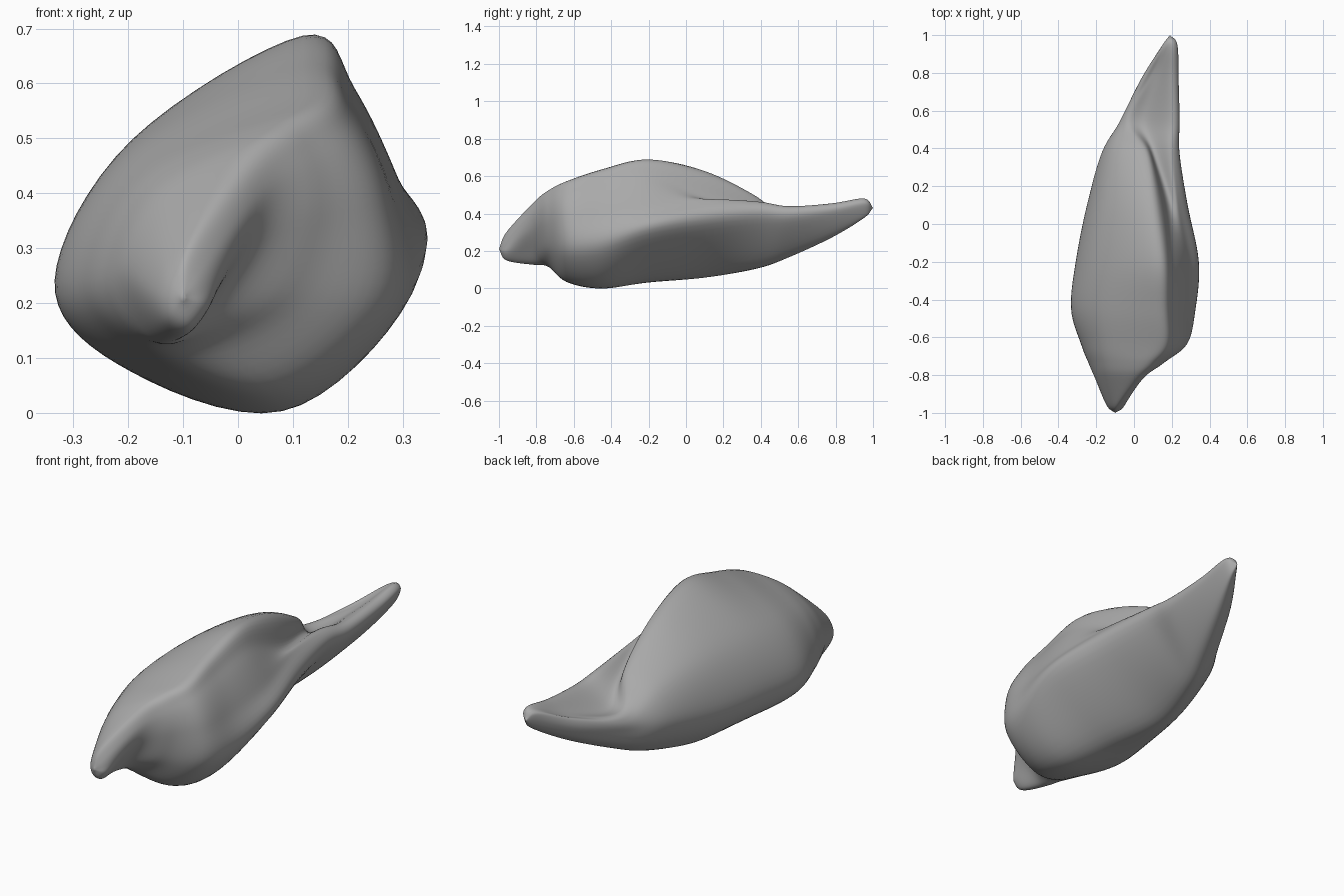
import bpy
import bmesh
from mathutils import Vector

STEPS_ALONG = 8    # rings between neighbouring stations
STEPS_AROUND = 8   # points between neighbouring rails

cube = bpy.data.objects.get("Cube")
if cube:
    bpy.data.objects.remove(cube, do_unlink=True)


def make_material(name, colour):
    material = bpy.data.materials.new(name)
    material.use_nodes = True
    material.diffuse_color = colour
    material.node_tree.nodes["Principled BSDF"].inputs["Base Color"].default_value = colour
    return material


def spline(a, b, c, d, t):
    """Smooth curve from b to c, guided by the neighbours a and d."""
    return b + 0.5 * t * (c - a + t * (2 * a - 5 * b + 4 * c - d + t * (3 * (b - c) + d - a)))


def resample_open(points, steps):
    ends = [points[0] * 2 - points[1]] + points + [points[-1] * 2 - points[-2]]
    result = []
    for i in range(len(points) - 1):
        result += [spline(*ends[i:i + 4], k / steps) for k in range(steps)]
    return result + [points[-1]]


def resample_closed(points, steps):
    n = len(points)
    result = []
    for i in range(n):
        around = [points[(i + j) % n] for j in (-1, 0, 1, 2)]
        result += [spline(*around, k / steps) for k in range(steps)]
    return result


# Stations run from the beak to the tail; rails run along the body
beak_tip = Vector((-0.10, -1.0, 0.21))
tail_tip = Vector((0.19, 1.0, 0.43))
stations = (-.96, -.82, -.74, -.64, -.45, -.2, .1, .38, .55, .78, .95)


def rail(xs, zs):
    points = [Vector(p) for p in zip(xs, stations, zs)]
    # A slightly bulged end ring keeps both tips rounded
    return resample_open([beak_tip] + points + [tail_tip], STEPS_ALONG)


left_flank = rail((-.145, -.205, -.24, -.28, -.335, -.31, -.25, -.17, -.07, .045, .155),
                  (.21, .26, .25, .24, .24, .25, .26, .29, .28, .345, .42))
left_shoulder = rail((-.13, -.14, -.155, -.17, -.2, -.19, -.15, -.1, -.065, .055, .155),
                     (.26, .38, .42, .45, .48, .5, .49, .43, .33, .39, .455))
crest = rail((-.09, 0, .06, .12, .12, .12, .1, .06, -.03, .09, .17),
             (.3, .455, .52, .57, .635, .69, .63, .49, .36, .395, .47))
groove = rail((-.06, .045, .13, .205, .21, .21, .18, .105, .06, .13, .185),
              (.27, .41, .475, .52, .56, .59, .485, .42, .355, .41, .475))
side_lobe = rail((-.05, .03, .15, .265, .285, .29, .235, .2, .2, .2, .21),
                 (.23, .32, .36, .38, .4, .43, .47, .465, .44, .455, .48))
right_flank = rail((-.055, -.04, .09, .26, .315, .33, .27, .23, .235, .235, .23),
                   (.19, .21, .21, .19, .21, .29, .34, .37, .37, .41, .45))
keel = rail((-.09, -.11, -.06, .06, .08, .02, -.04, .01, .07, .15, .2),
            (.15, .13, .125, .035, 0, .04, .07, .115, .175, .28, .38))
left_belly = rail((-.13, -.17, -.18, -.18, -.22, -.21, -.18, -.12, -.04, .075, .17),
                  (.165, .15, .135, .11, .09, .095, .11, .165, .2, .29, .385))
rails = (left_flank, left_shoulder, crest, groove,
         side_lobe, right_flank, keel, left_belly)

# Body: closed rings lofted between the two tips
bm = bmesh.new()
rings = []
for section in list(zip(*rails))[1:-1]:
    rings.append([bm.verts.new(p) for p in resample_closed(section, STEPS_AROUND)])
count = len(rings[0])
for ring, following in zip(rings, rings[1:]):
    for i in range(count):
        j = (i + 1) % count
        bm.faces.new((ring[i], ring[j], following[j], following[i]))
for ring, tip in ((rings[0], beak_tip), (rings[-1], tail_tip)):
    point = bm.verts.new(tip)
    for i in range(count):
        bm.faces.new((ring[i], ring[(i + 1) % count], point))
# Soften the surface, then turn every face outward
for _ in range(3):
    bmesh.ops.smooth_vert(bm, verts=bm.verts[:], factor=0.4,
                          use_axis_x=True, use_axis_z=True)
bmesh.ops.recalc_face_normals(bm, faces=bm.faces[:])
for face in bm.faces:
    face.smooth = True

mesh = bpy.data.meshes.new("shell_body")
bm.to_mesh(mesh)
bm.free()
mesh.materials.append(make_material("plain grey", (0.4, 0.4, 0.4, 1)))
body = bpy.data.objects.new("shell_body", mesh)
bpy.context.scene.collection.objects.link(body)
